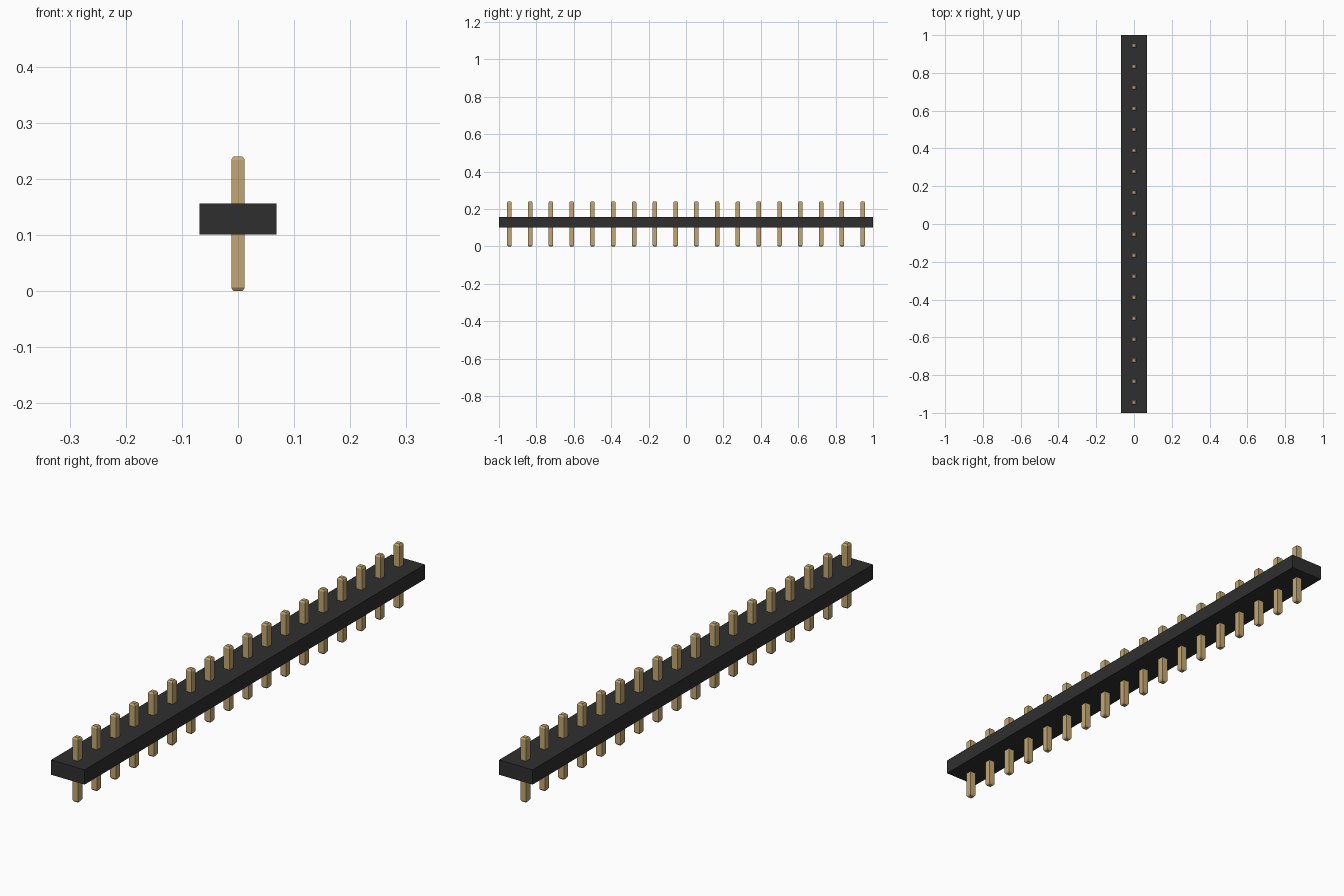
import bpy, bmesh

cube = bpy.data.objects.get("Cube")
if cube:
    bpy.data.objects.remove(cube, do_unlink=True)

PINS = 18
PITCH = 2.0 / PINS


def material(name, rgb, roughness):
    m = bpy.data.materials.new(name)
    m.use_nodes = True
    m.diffuse_color = (*rgb, 1)
    bsdf = m.node_tree.nodes["Principled BSDF"]
    bsdf.inputs["Base Color"].default_value = (*rgb, 1)
    bsdf.inputs["Roughness"].default_value = roughness
    return m


def square_loft(name, sections, mat, location=(0, 0, 0)):
    """Stack rectangles given as (half_x, half_y, z) into a closed solid."""
    bm = bmesh.new()
    rings = [[bm.verts.new((sx * hx, sy * hy, z))
              for sx, sy in ((-1, -1), (1, -1), (1, 1), (-1, 1))]
             for hx, hy, z in sections]
    for low, high in zip(rings, rings[1:]):
        for i in range(4):
            j = (i + 1) % 4
            bm.faces.new((low[i], low[j], high[j], high[i]))
    bm.faces.new(rings[0][::-1])
    bm.faces.new(rings[-1])
    mesh = bpy.data.meshes.new(name)
    bm.to_mesh(mesh)
    bm.free()
    mesh.materials.append(mat)
    obj = bpy.data.objects.new(name, mesh)
    obj.location = location
    bpy.context.collection.objects.link(obj)
    return obj


black = material("black plastic", (0.028, 0.028, 0.028), 0.6)
gold = material("gold metal", (0.55, 0.39, 0.17), 0.5)

# Plastic strip
square_loft("strip_body", [(0.069, 1.0, 0.101), (0.069, 1.0, 0.156)], black)

# Square pins with chamfered tips, one shared mesh
W, T = 0.012, 0.008
first = square_loft("pin_01", [(T, T, 0), (W, W, 0.006), (W, W, 0.234), (T, T, 0.24)],
                    gold, (0, -1 + PITCH / 2, 0))
for i in range(1, PINS):
    pin = bpy.data.objects.new(f"pin_{i + 1:02d}", first.data)
    pin.location = (0, -1 + PITCH * (i + 0.5), 0)
    bpy.context.collection.objects.link(pin)
